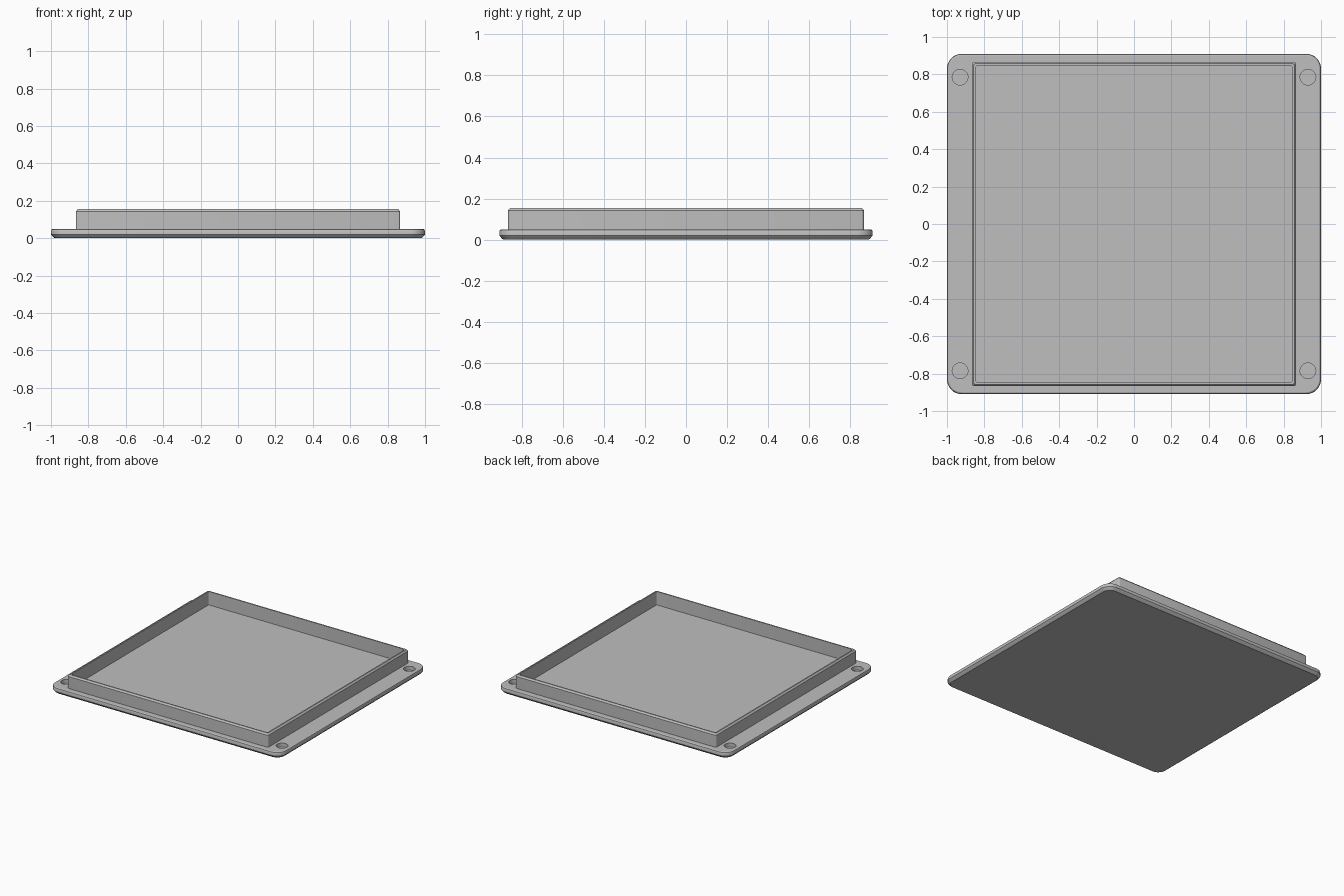
import bpy, bmesh, math

if "Cube" in bpy.data.objects:
    bpy.data.objects.remove(bpy.data.objects["Cube"], do_unlink=True)

GREY = (0.52, 0.52, 0.52, 1)
grey = bpy.data.materials.new("plain grey")
grey.diffuse_color = GREY
grey.use_nodes = True
grey.node_tree.nodes["Principled BSDF"].inputs["Base Color"].default_value = GREY

HALF_X, HALF_Y, TOP = 1.0, 0.91, 0.05


def outline(hx, hy, r, steps):
    """Rounded rectangle, counter-clockwise, as (x, y) points."""
    points = []
    for k, (sx, sy) in enumerate([(1, 1), (-1, 1), (-1, -1), (1, -1)]):
        for i in range(steps + 1):
            a = (k + i / steps) * math.pi / 2
            points.append((sx * (hx - r) + r * math.cos(a),
                           sy * (hy - r) + r * math.sin(a)))
    return points


def loft(name, rings, steps, closed=False):
    """Skin rings of (half x, half y, radius, z); cap the ends or join them."""
    bm = bmesh.new()
    loops = [[bm.verts.new((x, y, z)) for x, y in outline(hx, hy, r, steps)]
             for hx, hy, r, z in rings]
    pairs = list(zip(loops, loops[1:]))
    if closed:
        pairs.append((loops[-1], loops[0]))
    else:
        bm.faces.new(loops[0][::-1])
        bm.faces.new(loops[-1])
    for low, high in pairs:
        n = len(low)
        for i in range(n):
            j = (i + 1) % n
            bm.faces.new((low[i], low[j], high[j], high[i]))
    bmesh.ops.recalc_face_normals(bm, faces=bm.faces)
    mesh = bpy.data.meshes.new(name)
    bm.to_mesh(mesh)
    bm.free()
    obj = bpy.data.objects.new(name, mesh)
    bpy.context.collection.objects.link(obj)
    mesh.materials.append(grey)
    return obj


# Base plate with rounded corners and softened upper and lower edges
edge = [(0.02, 0), (0.012, 0.006), (0, 0.02), (0, 0.038), (0.003, 0.046), (0.01, TOP)]
plate = loft("base_plate",
             [(HALF_X - d, HALF_Y - d, 0.08 - d, z) for d, z in edge], 8)

# Blind screw holes near the four corners
bm = bmesh.new()
for sx in (-1, 1):
    for sy in (-1, 1):
        made = bmesh.ops.create_cone(bm, cap_ends=True, segments=32, radius1=0.042,
                                     radius2=0.042, depth=0.06)
        bmesh.ops.translate(bm, verts=made["verts"], vec=(sx * 0.93, sy * 0.785, TOP))
mesh = bpy.data.meshes.new("hole_cutter")
bm.to_mesh(mesh)
bm.free()
mesh.materials.append(grey)
cutter = bpy.data.objects.new("hole_cutter", mesh)
bpy.context.collection.objects.link(cutter)

bpy.context.view_layer.objects.active = plate
cut = plate.modifiers.new("corner_holes", "BOOLEAN")
cut.operation = "DIFFERENCE"
cut.solver = "EXACT"
cut.object = cutter
bpy.ops.object.modifier_apply(modifier=cut.name)
bpy.data.objects.remove(cutter, do_unlink=True)

# Upright rim, open in the middle, with a bevelled top
R = 0.867
rim = loft("raised_rim", [
    (R, R, 0.012, TOP - 0.005),
    (R, R, 0.012, 0.143),
    (R - 0.01, R - 0.01, 0.008, 0.155),
    (R - 0.02, R - 0.02, 0.012, 0.155),
    (R - 0.02, R - 0.02, 0.012, TOP - 0.005),
], 3, closed=True)

for obj in (plate, rim):
    bpy.ops.object.select_all(action="DESELECT")
    obj.select_set(True)
    bpy.context.view_layer.objects.active = obj
    bpy.ops.object.shade_smooth_by_angle(angle=math.radians(25))
